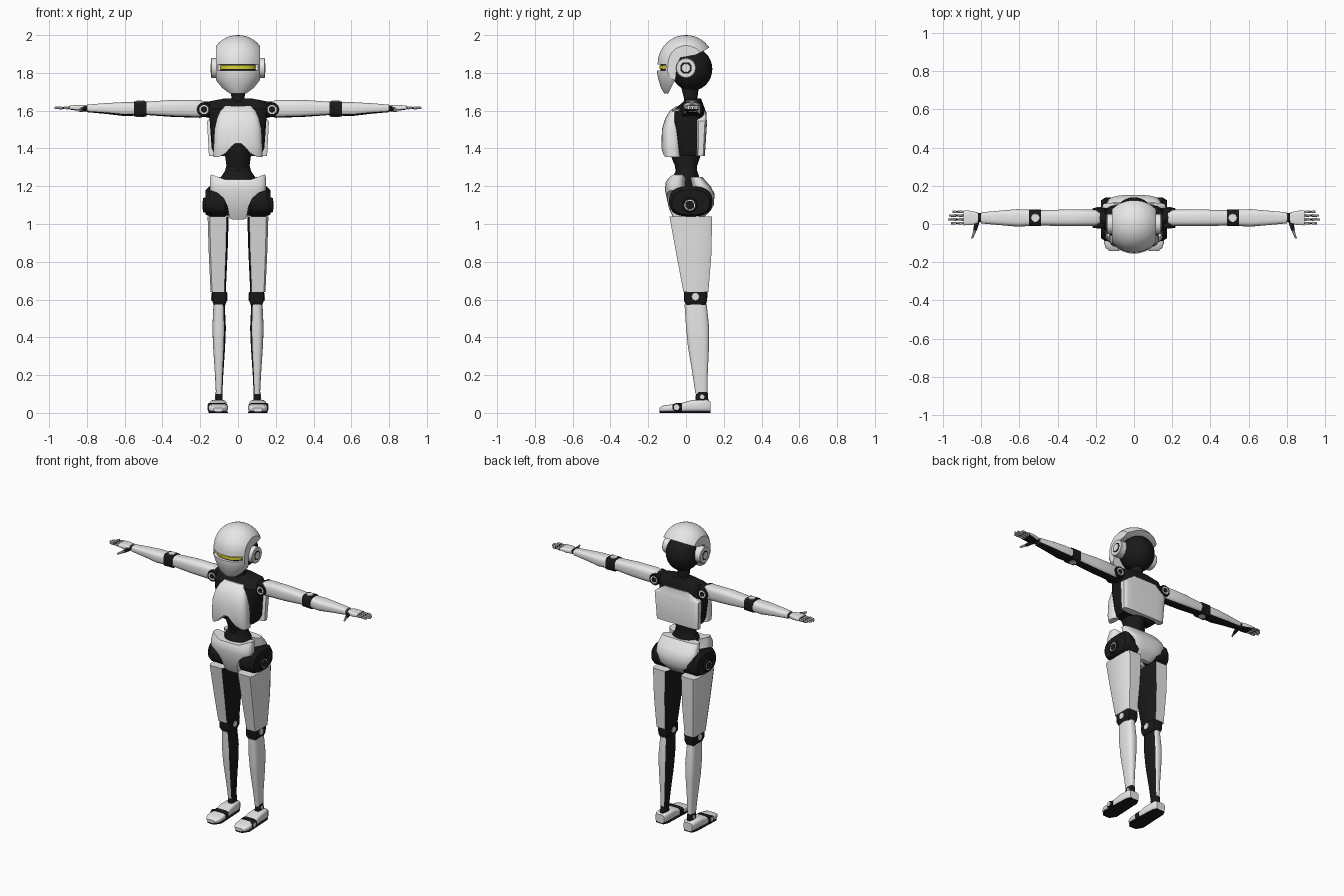
import bpy
import bmesh
from math import cos, sin, pi, radians, copysign

default_cube = bpy.data.objects.get("Cube")
if default_cube:
    bpy.data.objects.remove(default_cube, do_unlink=True)


def make_material(name, colour):
    material = bpy.data.materials.new(name)
    material.use_nodes = True
    material.diffuse_color = colour
    shader = next(node for node in material.node_tree.nodes if node.type == 'BSDF_PRINCIPLED')
    shader.inputs["Base Color"].default_value = colour
    shader.inputs["Roughness"].default_value = 0.5
    return material


WHITE = make_material("white_shell", (0.8, 0.8, 0.8, 1))
BLACK = make_material("black_frame", (0.01, 0.01, 0.01, 1))
YELLOW = make_material("yellow_visor", (0.7, 0.65, 0.03, 1))
parts = []


def add_object(name, bm, materials):
    mesh = bpy.data.meshes.new(name)
    bm.to_mesh(mesh)
    for material in materials:
        mesh.materials.append(material)
    obj = bpy.data.objects.new(name, mesh)
    bpy.context.collection.objects.link(obj)
    parts.append(obj)
    return obj


def place(axis, t, u, v):
    return {'x': (t, u, v), 'y': (u, t, v), 'z': (u, v, t)}[axis]


def loft(name, material, stations, axis='z', centre=0, power=2, sides=24,
         pair=False, dark_normal=None):
    """Skin superellipse rings; a station is (t, half width, v low, v high, optional shift)."""
    bm = bmesh.new()
    rings = []
    for t, half, low, high, *shift in stations:
        ring = []
        for i in range(sides):
            a = 2 * pi * (i + 0.5) / sides
            c = copysign(abs(cos(a)) ** (2 / power), cos(a))
            s = copysign(abs(sin(a)) ** (2 / power), sin(a))
            u = centre + sum(shift) + half * c
            v = (low + high) / 2 + (high - low) / 2 * s
            ring.append(bm.verts.new(place(axis, t, u, v)))
        rings.append(ring)
    for ring, following in zip(rings, rings[1:]):
        for i in range(sides):
            j = (i + 1) % sides
            bm.faces.new((ring[i], ring[j], following[j], following[i]))
    bm.faces.new(rings[0])
    bm.faces.new(rings[-1])
    bmesh.ops.recalc_face_normals(bm, faces=bm.faces)
    materials = [material]
    if dark_normal:
        # The limb side turned towards the body is dark
        materials.append(BLACK)
        index, limit = dark_normal
        for face in bm.faces:
            face.material_index = int(face.normal[index] < -limit)
    obj = add_object("left_" + name if pair else name, bm, materials)
    if pair:
        for vert in bm.verts:
            vert.co.x *= -1
        bmesh.ops.reverse_faces(bm, faces=bm.faces)
        add_object("right_" + name, bm, materials)
    bm.free()
    return obj


def disc(name, material, axis, start, end, u, v, radius, pair=True):
    bevel = min(0.004, abs(end - start) / 3) * (1 if end > start else -1)
    low, high = v - radius, v + radius
    inset = radius * 0.06
    return loft(name, material, [(start, radius, low, high), (end - bevel, radius, low, high),
                                 (end, radius - inset, low + inset, high - inset)],
                axis, centre=u, pair=pair)


def carve(obj, outline, axis, low, high, operation):
    """Trim a part with an extruded outline, then discard the cutter."""
    bm = bmesh.new()
    face = bm.faces.new([bm.verts.new(place(axis, low, u, v)) for u, v in outline])
    sweep = bmesh.ops.extrude_face_region(bm, geom=[face])
    moved = [e for e in sweep["geom"] if isinstance(e, bmesh.types.BMVert)]
    bmesh.ops.translate(bm, verts=moved, vec=place(axis, high - low, 0, 0))
    bmesh.ops.recalc_face_normals(bm, faces=bm.faces)
    cutter = add_object("cutter", bm, list(obj.data.materials))
    cutter.hide_render = True
    bm.free()
    modifier = obj.modifiers.new("trim", 'BOOLEAN')
    modifier.object, modifier.operation, modifier.solver = cutter, operation, 'EXACT'
    graph = bpy.context.evaluated_depsgraph_get()
    trimmed = bpy.data.meshes.new_from_object(obj.evaluated_get(graph))
    obj.modifiers.clear()
    obj.data = trimmed
    parts.remove(cutter)
    bpy.data.objects.remove(cutter, do_unlink=True)


def mirrored(half):
    return half + [(-u, v) for u, v in reversed(half)]


# Head: domed mask with a visor slot over a dark skull
dome = [(1.85 + 0.15 * sin(a), 0.15 * cos(a), -0.15 * cos(a), 0.15 * cos(a))
        for a in [radians(d) for d in range(0, 90, 8)]]
jaw = [(1.69, 0.05, -0.115, -0.02), (1.72, 0.085, -0.132, 0), (1.77, 0.13, -0.148, 0.12),
       (1.81, 0.15, -0.155, 0.15)]
mask = loft("head_mask", WHITE, jaw + dome, sides=64)
carve(mask, [(-0.2, 1.6), (-0.1, 1.68), (-0.055, 1.77), (-0.048, 1.84), (-0.03, 1.88),
             (0.05, 1.895), (0.1, 1.92), (0.15, 1.95), (0.15, 2.1), (-0.2, 2.1)],
      'x', -0.116, 0.116, 'INTERSECT')
carve(mask, mirrored([(0.107, 1.813), (0.107, 1.845)]), 'y', -0.2, -0.09, 'DIFFERENCE')
loft("visor_recess", BLACK, [(z, 0.104, -0.134, 0.07) for z in (1.81, 1.85)], power=2.4, sides=48)
loft("visor_light", YELLOW, [(z, 0.103, -0.14, 0.07) for z in (1.82, 1.838)], power=2.4, sides=48)
loft("skull", BLACK, [(1.82 + 0.115 * sin(a), 0.106 * cos(a), 0.03 - 0.11 * cos(a), 0.03 + 0.11 * cos(a))
                      for a in [radians(d) for d in range(-84, 90, 12)]], sides=32)
disc("ear_cup", WHITE, 'x', 0.09, 0.143, 0, 1.826, 0.053)
disc("ear_ring", BLACK, 'x', 0.12, 0.144, 0, 1.826, 0.032)
disc("ear_cap", WHITE, 'x', 0.12, 0.146, 0, 1.826, 0.024)
loft("neck", BLACK, [(1.62, 0.05, -0.02, 0.07), (1.66, 0.035, -0.01, 0.06), (1.74, 0.04, -0.03, 0.07)])

# Torso
loft("torso_frame", BLACK, [(1.36, 0.12, -0.05, 0.09), (1.4, 0.14, -0.05, 0.1),
                            (1.54, 0.15, -0.07, 0.105), (1.61, 0.16, -0.06, 0.1),
                            (1.65, 0.15, -0.01, 0.085), (1.665, 0.07, 0, 0.08)], power=4)
chest = loft("chest_plate", WHITE, [(1.355, 0.13, -0.12, -0.02), (1.4, 0.13, -0.13, -0.02),
                                    (1.5, 0.125, -0.128, -0.02), (1.56, 0.112, -0.11, -0.02),
                                    (1.6, 0.093, -0.085, -0.02), (1.625, 0.07, -0.05, -0.02)],
             power=3, sides=32)
carve(chest, mirrored([(0.11, 1.35), (0.065, 1.375), (0.035, 1.41), (0.014, 1.427)]),
      'y', -0.2, 0.1, 'DIFFERENCE')
loft("back_plate", WHITE, [(1.36, 0.155, 0.055, 0.1), (1.545, 0.165, 0.055, 0.112),
                           (1.55, 0.16, 0.055, 0.11), (1.6, 0.09, 0.06, 0.107)], power=6, sides=16)
loft("waist", BLACK, [(1.14, 0.1, -0.08, 0.1), (1.22, 0.09, -0.075, 0.08), (1.25, 0.09, -0.07, 0.07),
                      (1.28, 0.07, -0.055, 0.06), (1.31, 0.062, -0.06, 0.06),
                      (1.37, 0.07, -0.085, 0.08), (1.43, 0.07, -0.085, 0.08)])

# Pelvis and hips
pelvis = loft("pelvis_front", WHITE, [(1.02, 0.08, -0.06, 0.06), (1.08, 0.12, -0.09, 0.03),
                                      (1.18, 0.15, -0.112, 0), (1.22, 0.15, -0.108, 0),
                                      (1.27, 0.145, -0.08, 0)], power=3, sides=32)
carve(pelvis, mirrored([(0.03, 1.236), (0.07, 1.236), (0.14, 1.262), (0.16, 1.25), (0.155, 1.18),
                        (0.11, 1.165), (0.075, 1.135), (0.055, 1.09), (0.045, 1.03), (0.03, 1.025)]),
      'y', -0.2, 0.1, 'INTERSECT')
loft("pelvis_back", WHITE, [(1.04, 0.05, 0.07, 0.1), (1.07, 0.09, 0.05, 0.13), (1.1, 0.12, 0.05, 0.147),
                            (1.16, 0.143, 0.04, 0.152), (1.2, 0.145, 0.03, 0.13),
                            (1.25, 0.135, 0.02, 0.085)], power=3, sides=32)
loft("hip", BLACK, [(0.04, 0.06, 1.05, 1.12), (0.07, 0.11, 1.04, 1.17), (0.15, 0.115, 1.04, 1.2),
                    (0.172, 0.1, 1.05, 1.18)], 'x', centre=0.025, power=2.6, pair=True)
disc("hip_hub", BLACK, 'x', 0.16, 0.184, 0.02, 1.1, 0.04)
disc("hip_ring", WHITE, 'x', 0.17, 0.185, 0.02, 1.1, 0.03)
disc("hip_cap", BLACK, 'x', 0.17, 0.187, 0.02, 1.1, 0.024)

# Legs
inner = (0, 0.75)
loft("thigh", WHITE, [(0.64, 0.041, -0.015, 0.12), (0.85, 0.051, -0.055, 0.137),
                      (1.04, 0.057, -0.09, 0.14)],
     centre=0.105, power=8, sides=8, pair=True, dark_normal=inner)
loft("knee", BLACK, [(0.57, 0.03, 0, 0.105), (0.595, 0.04, -0.012, 0.112), (0.64, 0.041, -0.012, 0.115)],
     centre=0.098, power=6, sides=16, pair=True)
for name, start, end in (("knee_outer_cap", 0.12, 0.143), ("knee_inner_cap", 0.07, 0.055)):
    disc(name, WHITE, 'x', start, end, 0.05, 0.615, 0.021)
loft("shin", WHITE, [(0.1, 0.017, 0.05, 0.113), (0.2, 0.022, 0.035, 0.115), (0.35, 0.032, 0.01, 0.122),
                     (0.45, 0.036, 0, 0.123), (0.575, 0.03, -0.008, 0.11)],
     centre=0.1, power=3, pair=True, dark_normal=inner)
loft("ankle", BLACK, [(0.05, 0.02, 0.05, 0.12), (0.11, 0.018, 0.052, 0.115)], centre=0.1, power=3, pair=True)
disc("ankle_cap", WHITE, 'x', 0.1, 0.123, 0.085, 0.085, 0.013)

# Feet
foot = dict(axis='y', centre=0.105, pair=True)
loft("heel", WHITE, [(0.13, 0.032, 0.006, 0.06), (0.11, 0.042, 0.006, 0.07), (0.03, 0.045, 0.006, 0.068),
                     (-0.03, 0.048, 0.006, 0.05)], power=4, **foot)
loft("toe", WHITE, [(-0.04, 0.05, 0.006, 0.05), (-0.1, 0.052, 0.006, 0.042), (-0.125, 0.043, 0.006, 0.037),
                    (-0.14, 0.025, 0.008, 0.027)], power=4, **foot)
loft("toe_joint", BLACK, [(-0.055, 0.051, 0.004, 0.051), (-0.02, 0.05, 0.004, 0.053)], power=4, **foot)
loft("sole", BLACK, [(0.13, 0.03, 0, 0.007), (0.1, 0.043, 0, 0.007), (-0.1, 0.052, 0, 0.007),
                     (-0.14, 0.026, 0, 0.007)], power=8, **foot)
disc("toe_hub", BLACK, 'x', 0.14, 0.158, -0.05, 0.03, 0.022)
disc("toe_cap", WHITE, 'x', 0.14, 0.161, -0.05, 0.03, 0.016)

# Arms
arm = dict(axis='x', centre=0.032, pair=True, dark_normal=(2, 0.75))
loft("shoulder", BLACK, [(0.1, 0.05, 1.55, 1.65), (0.17, 0.045, 1.565, 1.65), (0.21, 0.03, 1.57, 1.64)],
     'x', centre=0.032, pair=True)
for name, material, radius, depth in (("shoulder_hub", BLACK, 0.037, 0.052),
                                      ("shoulder_ring", WHITE, 0.026, 0.054),
                                      ("shoulder_cap", BLACK, 0.016, 0.056)):
    disc(name + "_front", material, 'y', 0.03, 0.032 - depth, 0.18, 1.606, radius)
    disc(name + "_back", material, 'y', 0.03, 0.032 + depth, 0.18, 1.606, radius)
loft("upper_arm", WHITE, [(0.175, 0.036, 1.57, 1.645), (0.2, 0.043, 1.562, 1.658),
                          (0.35, 0.044, 1.567, 1.657), (0.49, 0.04, 1.577, 1.647)], power=3, **arm)
loft("elbow", BLACK, [(0.485, 0.043, 1.57, 1.65), (0.55, 0.043, 1.568, 1.65)],
     'x', centre=0.032, power=4, pair=True)
disc("elbow_top_cap", WHITE, 'z', 1.63, 1.653, 0.516, 0.032, 0.023)
disc("elbow_bottom_cap", WHITE, 'z', 1.59, 1.566, 0.516, 0.032, 0.023)
loft("forearm", WHITE, [(0.55, 0.043, 1.573, 1.645), (0.61, 0.046, 1.572, 1.645),
                        (0.7, 0.038, 1.583, 1.64), (0.8, 0.029, 1.592, 1.632)], power=3, **arm)

# Hands
loft("wrist", BLACK, [(0.79, 0.022, 1.595, 1.628), (0.84, 0.025, 1.595, 1.625)],
     'x', centre=0.034, pair=True)
loft("palm", WHITE, [(0.815, 0.028, 1.6, 1.63), (0.85, 0.037, 1.6, 1.63), (0.892, 0.039, 1.606, 1.627)],
     power=4, **arm)
for finger, tip in (("little", 0.95), ("ring", 0.967), ("middle", 0.972), ("index", 0.958)):
    y = 0.064 - 0.02 * ("little", "ring", "middle", "index").index(finger)
    loft(finger + "_finger_joints", BLACK, [(0.885, 0.005, 1.608, 1.622), (tip - 0.01, 0.005, 1.608, 1.62)],
         'x', centre=y, sides=8, pair=True)
    for bone, start, end in (("base", 0.897, 0.922), ("tip", 0.93, tip)):
        loft(finger + "_finger_" + bone, WHITE, [(start, 0.008, 1.606, 1.624), (end, 0.006, 1.608, 1.621)],
             'x', centre=y, sides=8, pair=True)
loft("thumb_joint", BLACK, [(0.015, 0.014, 1.595, 1.62), (-0.035, 0.01, 1.593, 1.613, 0.012)],
     'y', centre=0.82, sides=12, pair=True)
loft("thumb_tip", WHITE, [(-0.03, 0.009, 1.594, 1.613, 0.01), (-0.075, 0.006, 1.595, 1.607, 0.027)],
     'y', centre=0.82, sides=8, pair=True)

# Smooth curved surfaces while keeping edges crisp
bpy.ops.object.select_all(action='DESELECT')
for part in parts:
    part.select_set(True)
bpy.context.view_layer.objects.active = parts[0]
bpy.ops.object.shade_smooth_by_angle(angle=radians(35))
